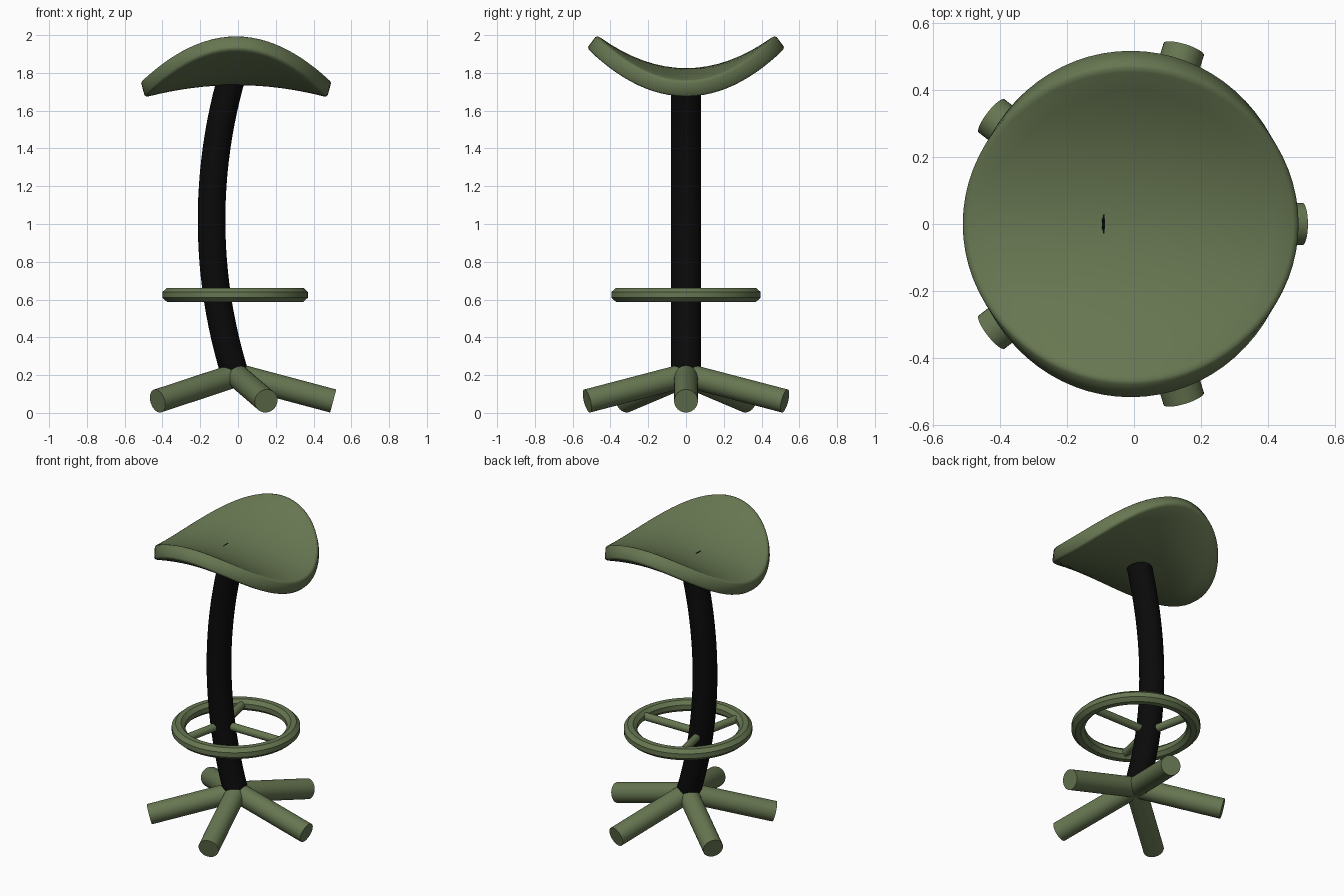
import bpy
from math import sin, cos, pi, radians, sqrt
from mathutils import Vector

cube = bpy.data.objects.get("Cube")
if cube:
    bpy.data.objects.remove(cube, do_unlink=True)


def material(name, rgb):
    m = bpy.data.materials.new(name)
    m.use_nodes = True
    m.diffuse_color = (*rgb, 1)
    m.node_tree.nodes["Principled BSDF"].inputs["Base Color"].default_value = (*rgb, 1)
    return m


green = material("olive green", (0.135, 0.182, 0.083))
black = material("black", (0.003, 0.003, 0.003))


def build(name, rings, mat, closed=False, angle=35):
    """Skin a list of equal-sized vertex rings; cap the ends unless closed."""
    n = len(rings[0])
    count = len(rings)
    verts = [v for ring in rings for v in ring]
    faces = []
    for i in range(count if closed else count - 1):
        a, b = i * n, (i + 1) % count * n
        faces += [(a + k, a + (k + 1) % n, b + (k + 1) % n, b + k) for k in range(n)]
    if not closed:
        faces += [tuple(reversed(range(n))), tuple(range((count - 1) * n, count * n))]
    mesh = bpy.data.meshes.new(name)
    mesh.from_pydata(verts, [], faces)
    mesh.materials.append(mat)
    obj = bpy.data.objects.new(name, mesh)
    bpy.context.collection.objects.link(obj)
    bpy.ops.object.select_all(action="DESELECT")
    obj.select_set(True)
    bpy.context.view_layer.objects.active = obj
    bpy.ops.object.mode_set(mode="EDIT")
    bpy.ops.mesh.select_all(action="SELECT")
    bpy.ops.mesh.normals_make_consistent(inside=False)
    bpy.ops.object.mode_set(mode="OBJECT")
    bpy.ops.object.shade_smooth_by_angle(angle=radians(angle))
    return obj


def circle(center, u, v, sides):
    steps = [2 * pi * k / sides for k in range(sides)]
    return [center + u * cos(a) + v * sin(a) for a in steps]


def rod(name, start, end, radius, mat, sides=24):
    axis = (end - start).normalized()
    u = axis.cross(Vector((0, 0, 1))).normalized()
    v = axis.cross(u)
    build(name, [circle(p, u * radius, v * radius, sides) for p in (start, end)], mat)


# Saddle seat: a thick round disc, curled up along y and down along x
RISE, DROP = 0.74, 0.27


def saddle(r, t, a):
    x, y = r * 0.99 * cos(a), r * sin(a)
    normal = Vector((2 * DROP * x, -2 * RISE * y, 1)).normalized()
    return Vector((x - 0.01, y, 1.78 + RISE * y * y - DROP * x * x)) + normal * t


half = 0.045
top = [(0.002, half)] + [(0.06 * i, half) for i in range(1, 9)]
rim = [(0.492, half - 0.003), (0.499, half - 0.013)]
outline = top + rim
outline += [(r, -t) for r, t in reversed(outline)]
build("seat", [[saddle(r, t, 2 * pi * k / 72) for k in range(72)] for r, t in outline],
      green, angle=50)

# Bowed pole: an arc leaning towards -x at mid height
BEND, MID = 2.75, 1.02


def pole_center(z):
    return Vector((-0.14 + BEND - sqrt(BEND ** 2 - (z - MID) ** 2), 0, z))


low, high = 0.2, 1.805
rings = []
for i in range(25):
    z = low + (high - low) * i / 24
    tilt = (z - MID) / BEND
    across = Vector((sqrt(1 - tilt * tilt), 0, -tilt))
    rings.append(circle(pole_center(z), across * 0.073, Vector((0, 0.079, 0)), 32))
build("pole", rings, black)

# Foot ring with an eight-sided section
RING = Vector((-0.015, 0, 0.625))
rings = []
for i in range(64):
    a = 2 * pi * i / 64
    out = Vector((cos(a), sin(a) * 1.026, 0))
    section = []
    for k in range(8):
        b = 2 * pi * (k + 0.5) / 8
        section.append(RING + out * (0.345 + 0.043 * cos(b)) + Vector((0, 0, 0.04 * sin(b))))
    rings.append(section)
build("foot_ring", rings, green, closed=True)

# Spokes from the pole to the foot ring
for i, deg in enumerate((0, 118, -118)):
    a = radians(deg)
    end = RING + Vector((cos(a), sin(a), 0)) * 0.345
    rod(f"foot_ring_spoke_{i + 1}", pole_center(RING.z), end, 0.025, green, 16)

# Five sloping legs meeting under the pole
for i in range(5):
    a = 2 * pi * i / 5
    end = Vector((-0.01 + 0.514 * cos(a), 0.55 * sin(a), 0.063))
    rod(f"leg_{i + 1}", Vector((-0.01, 0, 0.2)), end, 0.063, green, 32)
